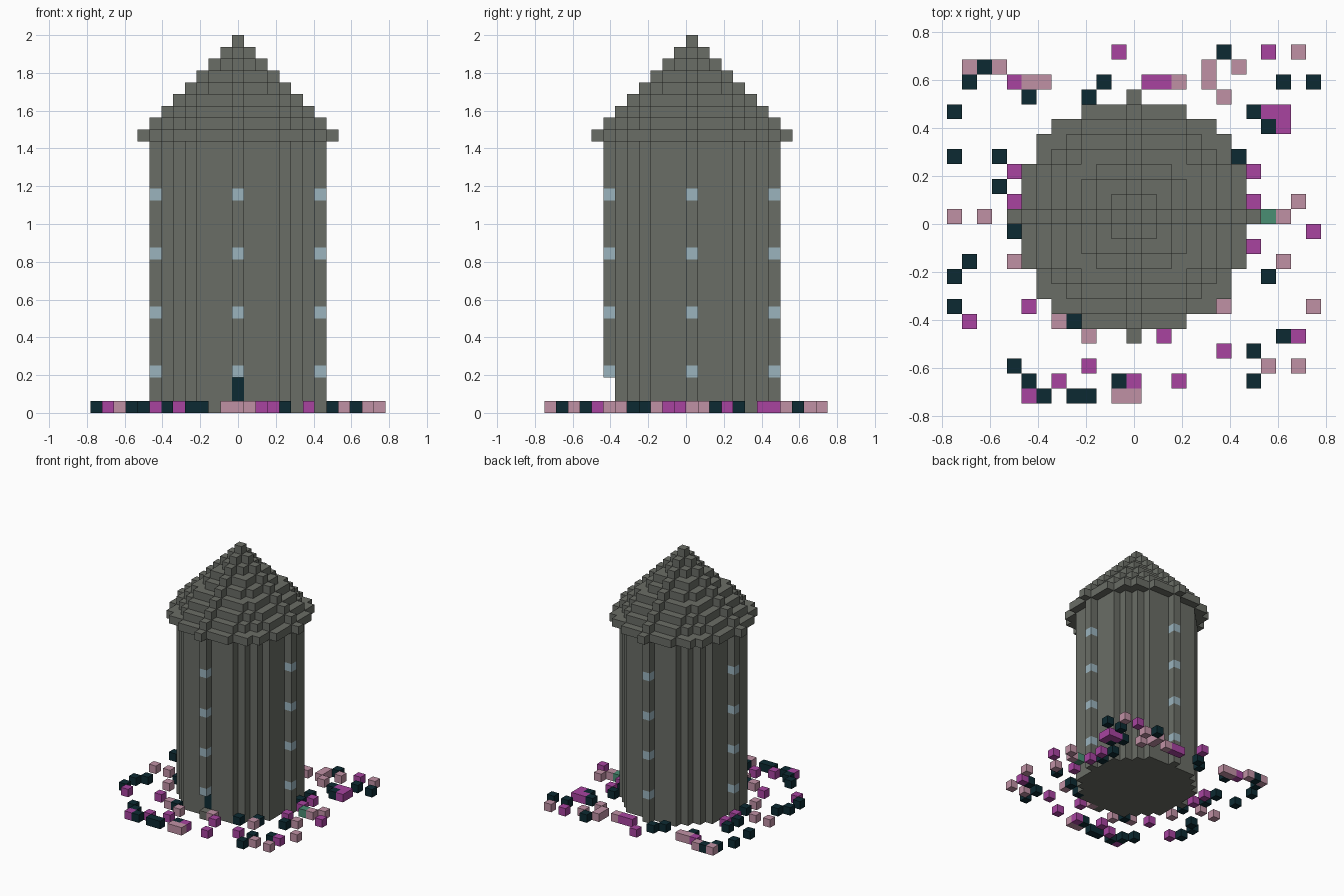
import bpy
import bmesh
from mathutils import Vector

cube = bpy.data.objects.get("Cube")
if cube:
    bpy.data.objects.remove(cube, do_unlink=True)

S = 1 / 16                # block size
WALL_R, EAVE_R, EAVE_Z = 7, 8, 23


def material(name, rgb):
    """Flat material from an 8-bit display colour."""
    lin = [((c / 255 + 0.055) / 1.055) ** 2.4 for c in rgb]
    mat = bpy.data.materials.new(name)
    mat.use_nodes = True
    mat.diffuse_color = (*lin, 1)
    bsdf = mat.node_tree.nodes["Principled BSDF"]
    bsdf.inputs["Base Color"].default_value = (*lin, 1)
    bsdf.inputs["Roughness"].default_value = 0.9
    return mat


stone = material("grey_stone", (106, 109, 102))
glass = material("pale_blue_glass", (155, 180, 190))
dark = material("dark_teal", (12, 42, 50))
magenta = material("magenta", (168, 68, 160))
pink = material("dusty_pink", (192, 145, 165))
green = material("green", (74, 142, 116))


def disc(radius):
    """Grid cells inside a circle."""
    span = range(-radius, radius + 1)
    return [(i, j) for i in span for j in span if i * i + j * j <= radius * radius]


def build_blocks(name, cells, mats):
    """Mesh only the exposed sides of blocks; cells maps (i, j, k) to a material."""
    bm = bmesh.new()
    for cell, mat in cells.items():
        centre = Vector(cell) + Vector((0, 0.5, 0.5))
        for axis in range(3):
            for sign in (-1, 1):
                n = Vector((0, 0, 0))
                n[axis] = sign
                if tuple(c + int(d) for c, d in zip(cell, n)) in cells:
                    continue
                u = Vector((0, 0, 0))
                u[(axis + 1) % 3] = 0.5
                v = n.cross(u)
                mid = centre + n * 0.5
                ring = (mid - u - v, mid + u - v, mid + u + v, mid - u + v)
                face = bm.faces.new([bm.verts.new(p * S) for p in ring])
                face.material_index = mats.index(mat)
    bmesh.ops.remove_doubles(bm, verts=bm.verts, dist=S / 100)
    bmesh.ops.dissolve_limit(bm, angle_limit=0.01, verts=bm.verts, edges=bm.edges,
                             delimit={'MATERIAL', 'NORMAL'})
    mesh = bpy.data.meshes.new(name)
    bm.to_mesh(mesh)
    bm.free()
    for mat in mats:
        mesh.materials.append(mat)
    obj = bpy.data.objects.new(name, mesh)
    bpy.context.collection.objects.link(obj)


def plant(name, mat, rows):
    """Ground-level flower blocks; rows maps each grid row to its columns."""
    cells = {(i, j, 0): mat for j, columns in rows.items() for i in columns}
    build_blocks(name, cells, [mat])


# Round wall with a window column on each side
wall = {(i, j, k): stone for i, j in disc(WALL_R) for k in range(EAVE_Z)}
for k in range(3, EAVE_Z - 4, 5):
    for i, j in ((WALL_R, 0), (-WALL_R, 0), (0, WALL_R), (0, -WALL_R)):
        wall[i, j, k] = glass

# Recessed door at the front
for k in (1, 2):
    del wall[0, -WALL_R, k]
    wall[0, 1 - WALL_R, k] = dark
build_blocks("tower_wall", wall, [stone, glass, dark])

# Stepped conical roof
roof = {(i, j, EAVE_Z + step): stone
        for step in range(EAVE_R + 1) for i, j in disc(EAVE_R - step)}
build_blocks("stepped_roof", roof, [stone])

# Flowers scattered around the tower, from the back row to the front
plant("dark_flowers", dark, {
    11: [6], 10: [-10], 9: [-11, -2, 10, 12], 8: [-7, -3], 7: [-12, 8], 6: [9],
    4: [-12, -9, 7], 2: [-9, 7], -1: [-8], -3: [-11], -4: [-12, 9], -5: [6],
    -6: [-12, 4], -7: [-4], -8: [10], -9: [8], -10: [-8], -11: [-7, -1, 8],
    -12: [-6, -4, -3]})
plant("magenta_flowers", magenta, {
    11: [-1, 9], 9: [-8, 1, 2], 7: [9, 10], 6: [10], 3: [-8, 8], 1: [-8, 8],
    -1: [12], -2: [8], -6: [-7], -7: [-11], -8: [2, 11], -9: [6], -10: [-3],
    -11: [-5, 0, 3], -12: [-7]})
plant("pink_flowers", pink, {
    11: [11], 10: [-11, -9, 5, 7], 9: [-7, -6, 3, 5], 8: [6], 1: [11],
    0: [-12, -10, 10], -3: [-8, 10], -6: [6, 12], -7: [-5, 1], -8: [-3],
    -10: [9, 11], -12: [-1, 0]})
plant("green_sprout", green, {0: [9]})
